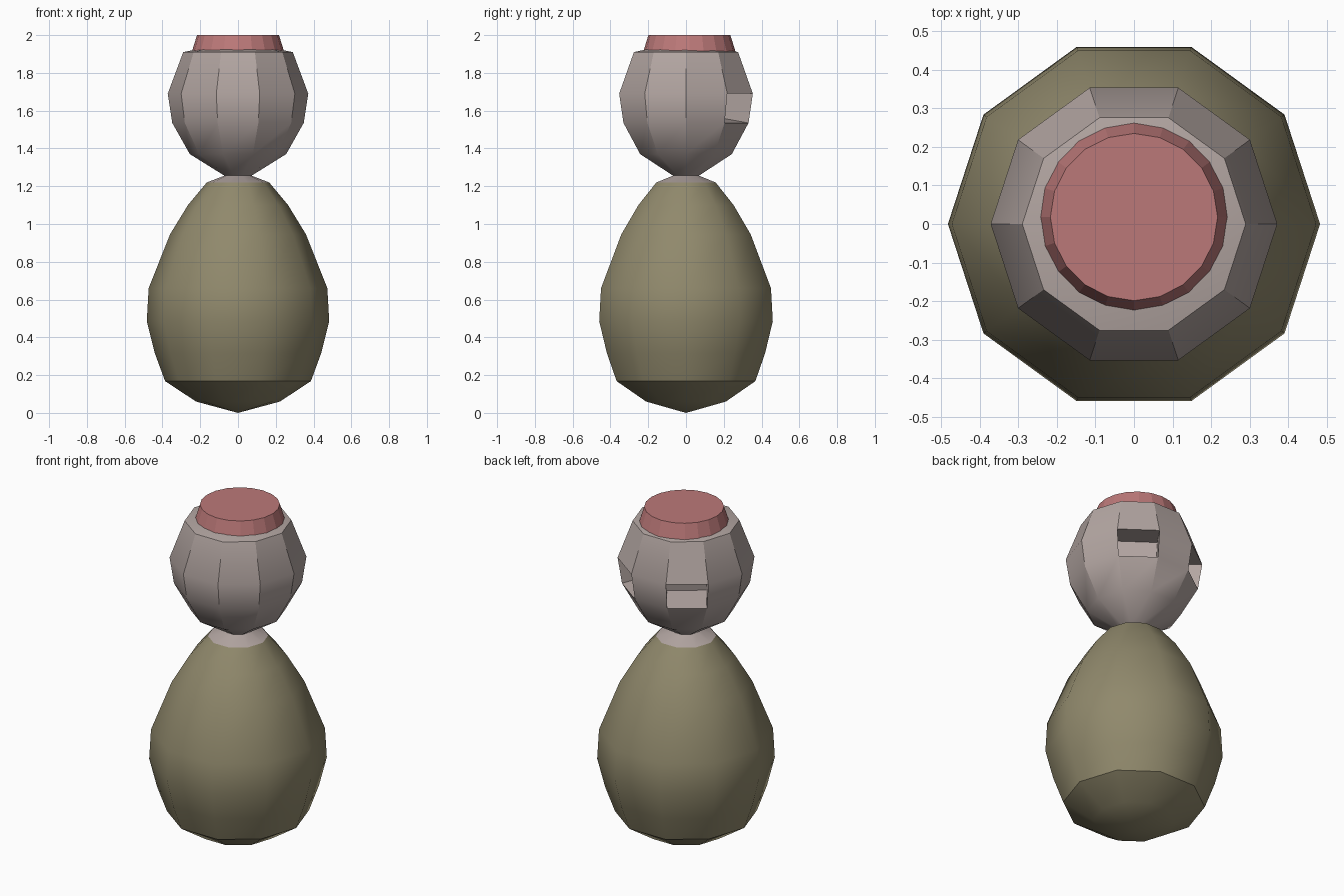
import bpy, bmesh
from math import cos, sin, pi, radians, atan2, degrees

if "Cube" in bpy.data.objects:
    bpy.data.objects.remove(bpy.data.objects["Cube"])


def material(name, rgb):
    m = bpy.data.materials.new(name)
    m.diffuse_color = (*rgb, 1)
    m.use_nodes = True
    m.node_tree.nodes["Principled BSDF"].inputs["Base Color"].default_value = m.diffuse_color
    return m


def lathe(bm, profile, sides, cy=0.0):
    """Revolve (radius, z) points about z; radius 0 makes a pole."""
    rings = []
    for r, z in profile:
        n = sides if r > 0 else 1
        rings.append([bm.verts.new((r * cos(2 * pi * i / sides),
                                    cy + r * sin(2 * pi * i / sides), z)) for i in range(n)])
    for a, b in zip(rings, rings[1:]):
        for i in range(sides):
            j = (i + 1) % sides
            if len(a) == 1:
                bm.faces.new((a[0], b[j], b[i]))
            elif len(b) == 1:
                bm.faces.new((a[i], a[j], b[0]))
            else:
                bm.faces.new((a[i], a[j], b[j], b[i]))
    bm.normal_update()


def finish(bm, name, mat, angle):
    mesh = bpy.data.meshes.new(name)
    bm.to_mesh(mesh)
    bm.free()
    ob = bpy.data.objects.new(name, mesh)
    bpy.context.collection.objects.link(ob)
    mesh.materials.append(mat)
    bpy.ops.object.select_all(action='DESELECT')
    ob.select_set(True)
    bpy.context.view_layer.objects.active = ob
    bpy.ops.object.shade_smooth_by_angle(angle=radians(angle))
    return ob


# Pear-shaped body
bm = bmesh.new()
lathe(bm, [(0, 0), (.222, .06), (.386, .168), (.44, .315), (.483, .485), (.473, .66),
           (.36, .945), (.265, 1.10), (.165, 1.22)], 10)
finish(bm, "body", material("olive", (.28, .25, .15)), 35.5)

# Head with its narrow neck and slightly domed top
bm = bmesh.new()
lathe(bm, [(.165, 1.22), (.072, 1.256), (.255, 1.37), (.348, 1.535), (.372, 1.69),
           (.29, 1.91), (0, 1.97)], 10)

# Two eye sockets sunk into the facets facing 54 and 126 degrees
for f in list(bm.faces):
    c = f.calc_center_median()
    az = degrees(atan2(c.y, c.x))
    if 1.55 < c.z < 1.67 and min(abs(az - 54), abs(az - 126)) < 5:
        inward = -f.normal.copy()
        new = bmesh.ops.extrude_discrete_faces(bm, faces=[f])["faces"]
        bmesh.ops.translate(bm, verts=new[0].verts, vec=inward * .18)
finish(bm, "head", material("pinkish_grey", (.45, .38, .36)), 30)

# Round tapered cap, set a little towards the back
bm = bmesh.new()
lathe(bm, [(0, 1.9), (.248, 1.9), (.217, 2.0), (0, 2.0)], 20, cy=.018)
finish(bm, "cap", material("dusty_red", (.50, .19, .19)), 15)
